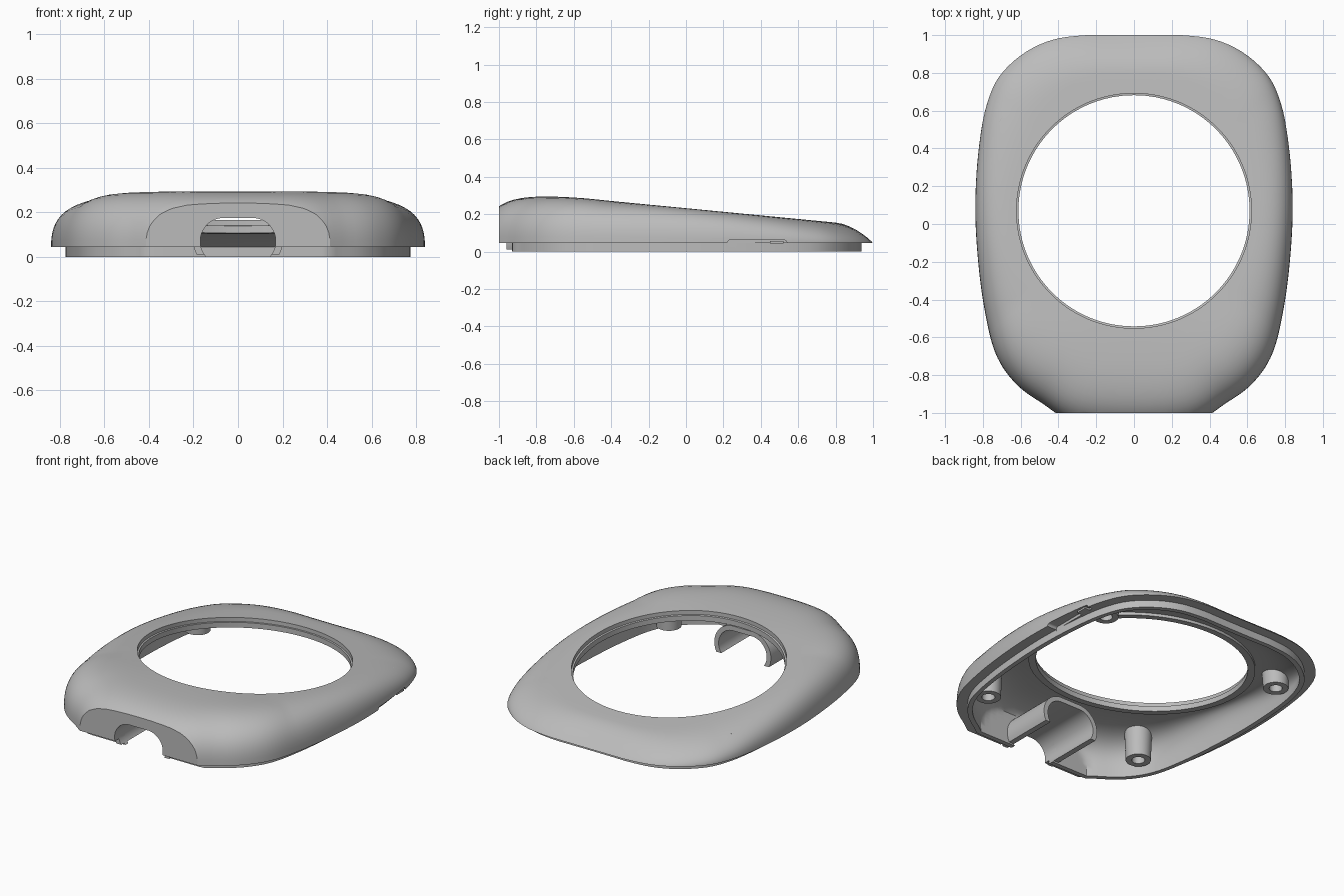
import bpy, bmesh, math
from mathutils import Vector

if "Cube" in bpy.data.objects:
    bpy.data.objects.remove(bpy.data.objects["Cube"])

grey = bpy.data.materials.new("plain grey")
grey.use_nodes = True
grey.diffuse_color = (0.5, 0.5, 0.5, 1)
grey.node_tree.nodes["Principled BSDF"].inputs["Base Color"].default_value = (0.5, 0.5, 0.5, 1)

CENTRE = Vector((0, 0.07))
RIM = 0.045


def make(name, bm):
    bmesh.ops.recalc_face_normals(bm, faces=bm.faces)
    mesh = bpy.data.meshes.new(name)
    bm.to_mesh(mesh)
    bm.free()
    ob = bpy.data.objects.new(name, mesh)
    bpy.context.collection.objects.link(ob)
    mesh.materials.append(grey)
    return ob


def select(ob):
    bpy.ops.object.select_all(action='DESELECT')
    ob.select_set(True)
    bpy.context.view_layer.objects.active = ob


def smooth(ob):
    select(ob)
    bpy.ops.object.shade_smooth_by_angle(angle=math.radians(32))


def cut(ob, cutter):
    select(ob)
    mod = ob.modifiers.new("cut", 'BOOLEAN')
    mod.operation = 'DIFFERENCE'
    mod.solver = 'EXACT'
    mod.object = cutter
    bpy.ops.object.modifier_apply(modifier=mod.name)


def loft(bm, loops, closed):
    """Skin closed loops of points; join the last to the first if closed."""
    rings = [[bm.verts.new(p) for p in loop] for loop in loops]
    pairs = list(zip(rings, rings[1:])) + ([(rings[-1], rings[0])] if closed else [])
    for a, b in pairs:
        n = len(a)
        for i in range(n):
            j = (i + 1) % n
            bm.faces.new((a[i], a[j], b[j], b[i]))
    if not closed:
        bm.faces.new(rings[0])
        bm.faces.new(rings[-1])


def stadium(name, half, low, high, start, end, place):
    """Round-ended bar, extruded from start to end; place maps (u, depth, z)."""
    r, mid = (high - low) / 2, (high + low) / 2
    loop = []
    for k in range(32):
        t = (k + 0.5) * math.tau / 32
        c = math.cos(t)
        loop.append((r * c + math.copysign(half - r, c), mid + r * math.sin(t)))
    bm = bmesh.new()
    loft(bm, [[place(u, d, z) for u, z in loop] for d in (start, end)], False)
    return make(name, bm)


def box(name, centre, size):
    bm = bmesh.new()
    bmesh.ops.create_cube(bm, size=1)
    for v in bm.verts:
        v.co = Vector(centre) + v.co * Vector(size)
    return make(name, bm)


# Plan outline: half of it as points, mirrored and splined
half = [(0.25, 1), (0.5, 0.95), (0.69, 0.81), (0.78, 0.63), (0.825, 0.37), (0.84, 0.08),
        (0.825, -0.2), (0.79, -0.46), (0.735, -0.68), (0.64, -0.83), (0.5, -0.94), (0.25, -1.07)]
ctrl = [Vector(p) for p in half] + [Vector((-x, y)) for x, y in reversed(half)]


def outline(steps=6):
    n, pts = len(ctrl), []
    for i in range(n):
        a, b, c, d = (ctrl[(i + k) % n] for k in (-1, 0, 1, 2))
        for s in range(steps):
            t = s / steps
            p = (b * 2 + (c - a) * t + (a * 2 - b * 5 + c * 4 - d) * t * t
                 + (b * 3 - a - c * 3 + d) * t ** 3) / 2
            p.y = min(p.y, 1)
            pts.append(p)
    return pts


def top(y):
    """Sloping top plane that levels off towards the front."""
    z, cap = 0.232 - 0.0963 * y, 0.294
    k = 0.02
    h = max(0, min(1, 0.5 + (cap - z) / (2 * k)))
    return cap + (z - cap) * h - k * h * (1 - h) * 0.5


def dome(p, inward, reach, drop, front):
    """Points of one rib, rising from the rim towards the opening."""
    back = max(0, -inward.y) ** 4
    a = min(reach, 0.36) * (1 - back) + min(reach, 0.2) * back
    power, bend = 3 - back, 0.4 + 0.6 * back
    rib = []
    dist = [a * (k / 14) ** 2.3 for k in range(15)] + [a + (reach - a) * 0.5]
    for d in dist:
        q = p + inward * d
        f = (1 - max(0, 1 - d / a) ** power) ** bend
        rib.append((q.x, max(q.y, front), RIM + f * (top(q.y) - drop - RIM)))
    return rib


# Shell: every rib is a closed section of outer skin, opening, inner skin and lip
def section(p):
    inward = (CENTRE - p).normalized()
    length = (CENTRE - p).length

    def at(radius, drop):
        q = CENTRE - inward * radius
        return (q.x, q.y, top(q.y) - drop)

    def low(offset, z, front):
        q = p + inward * offset
        return (q.x, max(q.y, front), z)

    outer = dome(p, inward, length - 0.625, 0, -2)
    ring = [at(0.622, 0), at(0.622, 0.025), at(0.612, 0.027), at(0.612, 0.06),
            at(0.655, 0.06), at(0.655, 0.042)]
    inner = dome(p + inward * 0.095, inward, length - 0.095 - 0.66, 0.042, -0.9)
    lip = [low(0.095, 0, -0.9), low(0.065, 0, -0.93), low(0.065, RIM, -0.93)]
    return outer + ring + inner[::-1] + lip


bm = bmesh.new()
loft(bm, [section(p) for p in outline()], True)
shell = make("shell", bm)


def along_y(u, d, z):
    return (u, d, z)


def along_x(u, d, z):
    return (d, u + 0.38, z)


# Cutters: flat front, cable port, side slot, underside trim
front_cut = box("front_cutter", (0, -1.25, 0.2), (2, 0.5, 1))
port_cut = stadium("port_cutter", 0.17, -0.035, 0.175, -1.3, -0.45, along_y)
slot_cut = stadium("slot_cutter", 0.16, 0.028, 0.062, 0.77, 1, along_x)
trim_cut = box("trim_cutter", (0, -0.7, -0.24), (1, 1, 0.5))

for c in (front_cut, port_cut, slot_cut):
    cut(shell, c)
smooth(shell)

# Cable sleeve behind the port
sleeve = stadium("port_sleeve", 0.2, -0.065, 0.205, -0.96, -0.57, along_y)
for c in (port_cut, trim_cut):
    cut(sleeve, c)
smooth(sleeve)

for c in (front_cut, port_cut, slot_cut, trim_cut):
    bpy.data.objects.remove(c)

# Small tab in the side slot
box("slot_tab", (0.785, 0.485, 0.05), (0.04, 0.07, 0.012))


# Screw posts with blind holes
def post(name, x, y, height):
    profile = [(0.08, height), (0.073, 0.05), (0.038, 0.05), (0.038, 0.13)]
    loops = [[(x + r * math.cos(k * math.tau / 32), y + r * math.sin(k * math.tau / 32), z)
              for k in range(32)] for r, z in profile]
    bm = bmesh.new()
    loft(bm, loops, False)
    smooth(make(name, bm))


for side, s in (("left", 1), ("right", -1)):
    post("front_post_" + side, s * 0.565, -0.635, 0.235)
    post("back_post_" + side, s * 0.64, 0.51, 0.155)
